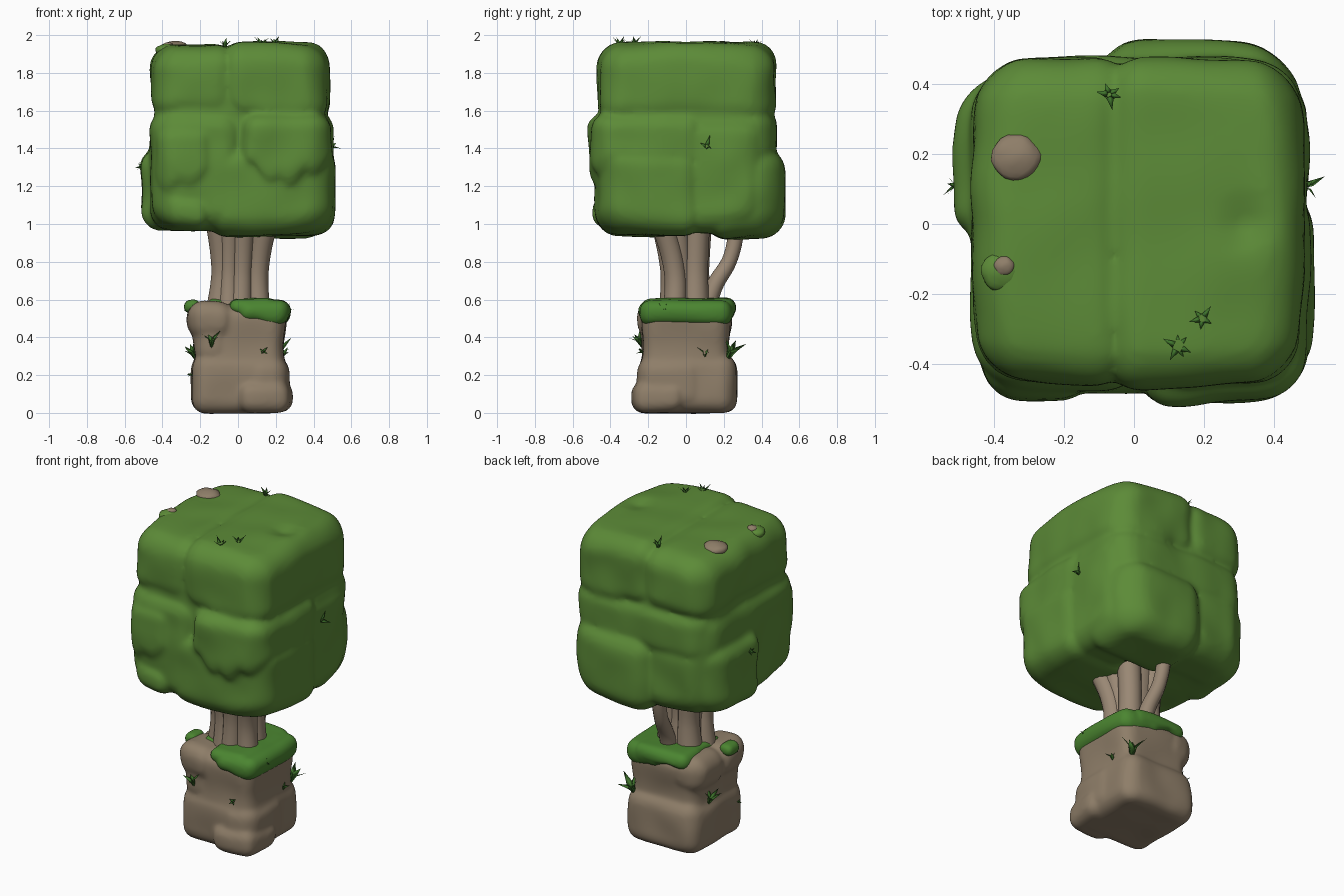
import bpy, bmesh, math, random
from mathutils import Vector, noise

if "Cube" in bpy.data.objects:
    bpy.data.objects.remove(bpy.data.objects["Cube"])

random.seed(4)


def mat(name, rgb):
    m = bpy.data.materials.new(name)
    m.diffuse_color = (*rgb, 1)
    m.use_nodes = True
    m.node_tree.nodes["Principled BSDF"].inputs["Base Color"].default_value = m.diffuse_color
    return m


LEAF = mat("leaf green", (0.108, 0.258, 0.039))
GRASS = mat("grass green", (0.07, 0.235, 0.03))
BLADE = mat("dark blade green", (0.05, 0.175, 0.025))
ROCK = mat("rock brown", (0.272, 0.208, 0.140))
BARK = mat("bark brown", (0.32, 0.245, 0.175))


def add_object(name, bm, material):
    bmesh.ops.recalc_face_normals(bm, faces=bm.faces)
    me = bpy.data.meshes.new(name)
    for f in bm.faces:
        f.smooth = True
    bm.to_mesh(me)
    bm.free()
    me.materials.append(material)
    ob = bpy.data.objects.new(name, me)
    bpy.context.collection.objects.link(ob)
    return ob


def rounded_box(bm, x0, x1, y0, y1, z0, z1, r, drip=0, wobble=0.014):
    """Rounded block with a little noise; drip makes a scalloped lower edge."""
    c = Vector((x0 + x1, y0 + y1, z0 + z1)) / 2
    h = Vector((x1 - x0, y1 - y0, z1 - z0)) / 2
    t = bmesh.new()
    bmesh.ops.create_cube(t, size=2)
    bmesh.ops.subdivide_edges(t, edges=t.edges[:], cuts=19, use_grid_fill=True)
    for v in t.verts:
        p = Vector([v.co[i] * h[i] for i in range(3)])
        rr = min(r, min(h) * 0.95)
        q = Vector([max(-(h[i] - rr), min(h[i] - rr, p[i])) for i in range(3)])
        p = c + q + (p - q).normalized() * rr
        if drip:
            low = max(0, (c.z - p.z) / h.z)
            p.z -= drip * low * (abs(math.sin(p.x * 22 + 1)) - 0.5 + 1.5 * math.sin(p.x * 9 - 1))
        d = noise.noise_vector(p * 5) * wobble
        d.z *= 0.6
        v.co = p + d
    me = bpy.data.meshes.new("tmp")
    t.to_mesh(me)
    t.free()
    bm.from_mesh(me)
    bpy.data.meshes.remove(me)


def fused(name, blocks, material, voxel, smooth, warp=None):
    """Melt overlapping blocks into one soft sculpted shell."""
    bm = bmesh.new()
    for b in blocks:
        rounded_box(bm, *b)
    if warp:
        for v in bm.verts:
            warp(v.co)
    ob = add_object(name, bm, material)
    m = ob.modifiers.new("fuse", "REMESH")
    m.mode = "VOXEL"
    m.voxel_size = voxel
    m.use_smooth_shade = True
    s = ob.modifiers.new("soften", "SMOOTH")
    s.factor = 0.5
    s.iterations = smooth
    return ob


def canopy_warp(p):
    """Pull in the corners of the canopy and press a dimple into its top."""
    u, v, w = p.x / .48, p.y / .48, (p.z - 1.45) / .5
    k = .055
    p.x *= 1 - k * v ** 4 - .03 * w ** 4 * v * v
    p.y *= 1 - k * u ** 4 - .03 * w ** 4 * u * u
    p.z -= .05 * w * min(1.3, u * u * v * v)
    if p.z > 1.8:
        p.z -= .03 * math.exp(-((p.x - .32) ** 2 + p.y ** 2) / .004)


# Leaf canopy
fused("canopy", [
    (-.44, .47, -.44, .45, 1.0, 1.92, .12),
    (-.09, .485, -.468, .475, 1.54, 1.965, .12, .022),
    (-.46, .0, -.455, .475, 1.56, 1.95, .12),
    (-.465, .03, -.48, .46, .965, 1.61, .12),
    (-.42, -.16, -.505, -.1, .96, 1.14, .08),
    (-.45, -.14, -.502, -.1, 1.20, 1.52, .08, .045),
    (.02, .505, -.515, .1, 1.26, 1.59, .09, .055),
    (-.17, .515, -.48, .1, .935, 1.42, .12),
    (-.515, -.2, -.05, .43, .965, 1.4, .11),
    (-.1, .48, .1, .525, .92, 1.4, .12),
    (.1, .495, -.05, .46, .95, 1.58, .12),
    (-.44, .48, .0, .478, 1.3, 1.62, .1),
    (-.45, .0, .1, .47, .96, 1.42, .12),
], LEAF, .014, 9, canopy_warp)


def rock_warp(p):
    """Wider foot and shoulders than waist, lifted front left corner."""
    waist = math.exp(-((p.z - .34) / .1) ** 2)
    p.x *= 1 - .05 * waist
    p.y *= 1 - .06 * waist
    f = min(1.2, (p.x / .25) ** 2 * (p.y / .25) ** 2)
    p.x *= 1 - .05 * f
    p.y *= 1 - .05 * f


# Rock pedestal
fused("rock_base", [
    (-.25, .265, -.25, .275, -.003, .32, .08),
    (-.235, .255, -.24, .24, .1, .575, .08),
    (-.27, -.02, -.268, .02, .38, .59, .09),
    (-.25, -.04, -.255, .0, .26, .55, .09),
    (-.265, -.04, -.05, .25, .36, .582, .09),
    (.0, .292, -.29, .0, .0, .17, .07),
    (.05, .275, -.26, .1, .02, .30, .08),
], ROCK, .011, 14, rock_warp)

# Grass cap over the right and back rim of the rock
fused("grass_cap", [
    (.0, .272, -.255, .255, .475, .60, .06, .012),
    (-.05, .2, -.24, .2, .51, .607, .05, .012),
    (-.17, .2, .05, .262, .50, .607, .06, .015),
    (-.16, .1, -.12, .15, .52, .605, .04),
    (-.285, -.2, -.14, -.02, .53, .60, .035),
], GRASS, .009, 8, rock_warp)

# Twisted stems: points as (x, y, z, radius)
cu = bpy.data.curves.new("trunk", "CURVE")
cu.dimensions = "3D"
cu.bevel_depth = 1
cu.bevel_resolution = 4
cu.resolution_u = 8
cu.use_fill_caps = True
for pts in [
    [(0, .01, .5, .125), (0, 0, .75, .105), (-.01, -.02, 1.08, .13)],
    [(-.105, -.04, .5, .07), (-.085, -.05, .75, .055), (-.11, -.10, 1.08, .07)],
    [(.11, -.06, .5, .062), (.105, -.06, .75, .057), (.165, -.15, 1.08, .06)],
    [(.03, .09, .5, .055), (.03, .15, .67, .045), (.01, .235, .82, .04), (.0, .28, 1.08, .043)],
    [(-.07, .06, .5, .08), (-.06, .06, .75, .062), (-.09, .07, 1.08, .072)],
    [(.08, .05, .5, .075), (.07, .05, .75, .066), (.09, .06, 1.08, .07)],
    [(.01, -.08, .5, .065), (.02, -.08, .75, .055), (.03, -.135, 1.08, .065)],
    [(-.05, -.08, .5, .06), (-.045, -.075, .75, .05), (-.04, -.13, 1.08, .06)],
    [(.07, -.02, .5, .07), (.07, -.03, .75, .06), (.11, -.06, 1.08, .07)],
]:
    sp = cu.splines.new("BEZIER")
    sp.bezier_points.add(len(pts) - 1)
    for bp, p in zip(sp.bezier_points, pts):
        bp.co = p[:3]
        bp.radius = p[3]
        bp.handle_left_type = bp.handle_right_type = "AUTO"
    sp.use_smooth = True
cu.materials.append(BARK)
bpy.context.collection.objects.link(bpy.data.objects.new("trunk", cu))


# Flattened pebbles and the leafy mound under the small one
def pebble(name, loc, rx, rz, material):
    bm = bmesh.new()
    bmesh.ops.create_icosphere(bm, subdivisions=3, radius=1)
    for v in bm.verts:
        p = v.co * (1 + .12 * noise.noise(v.co * 1.5 + Vector(loc)))
        v.co = Vector((p.x * rx, p.y * rx * .9, p.z * rz)) + Vector(loc)
    add_object(name, bm, material)


pebble("large_pebble", (-.335, .19, 1.935), .072, .034, ROCK)
pebble("leaf_mound", (-.375, -.135, 1.918), .062, .036, LEAF)
pebble("small_pebble", (-.37, -.12, 1.942), .03, .02, ROCK)


# Grass tufts: thin pointed blades fanned around a direction
def tuft(bm, loc, direction, length, count):
    base, d = Vector(loc), Vector(direction).normalized()
    side = d.orthogonal().normalized()
    other = d.cross(side)
    for i in range(count):
        a = i * math.tau / count + random.uniform(-.4, .4)
        out = side * math.cos(a) + other * math.sin(a)
        w = d.cross(out) * length * .17
        n = out * length * .06
        ln = length * random.uniform(.7, 1.1)
        mid = base + (d + out * .35) * ln * .5
        tip = base + (d + out * .75) * ln
        root = base - d * .015
        rows = [[root - w * .6, root + w * .6, root + n],
                [mid - w, mid + w, mid + n]]
        rows = [[bm.verts.new(c) for c in row] for row in rows]
        t = bm.verts.new(tip)
        for k in range(3):
            j = (k + 1) % 3
            bm.faces.new((rows[0][k], rows[0][j], rows[1][j], rows[1][k]))
            bm.faces.new((rows[1][k], rows[1][j], t))
        bm.faces.new(rows[0])


bm = bmesh.new()
for loc, d, ln, n in [
    ((-.07, .37, 1.925), (0, 0, 1), .06, 5),
    ((.125, -.35, 1.93), (0, 0, 1), .06, 6),
    ((.195, -.27, 1.94), (0, 0, 1), .055, 5),
    ((.48, .11, 1.40), (1, 0, .6), .06, 3),
    ((-.50, .11, 1.30), (-1, 0, .3), .04, 5),
    ((-.14, -.235, .36), (0, -.5, 1), .08, 5),
    ((.13, -.225, .32), (.2, -1, .4), .04, 4),
    ((.20, .22, .29), (.25, .5, 1), .11, 5),
    ((-.225, .10, .29), (-.5, 0, 1), .075, 6),
    ((-.24, -.16, .20), (-1, 0, .3), .03, 3),
    ((.25, -.12, .55), (1, 0, .5), .045, 3),
    ((-.255, -.09, .55), (-1, 0, .3), .04, 4),
    ((.235, .1, .30), (.6, 0, 1), .05, 3),
]:
    tuft(bm, loc, d, ln, n)
add_object("grass_tufts", bm, BLADE)
